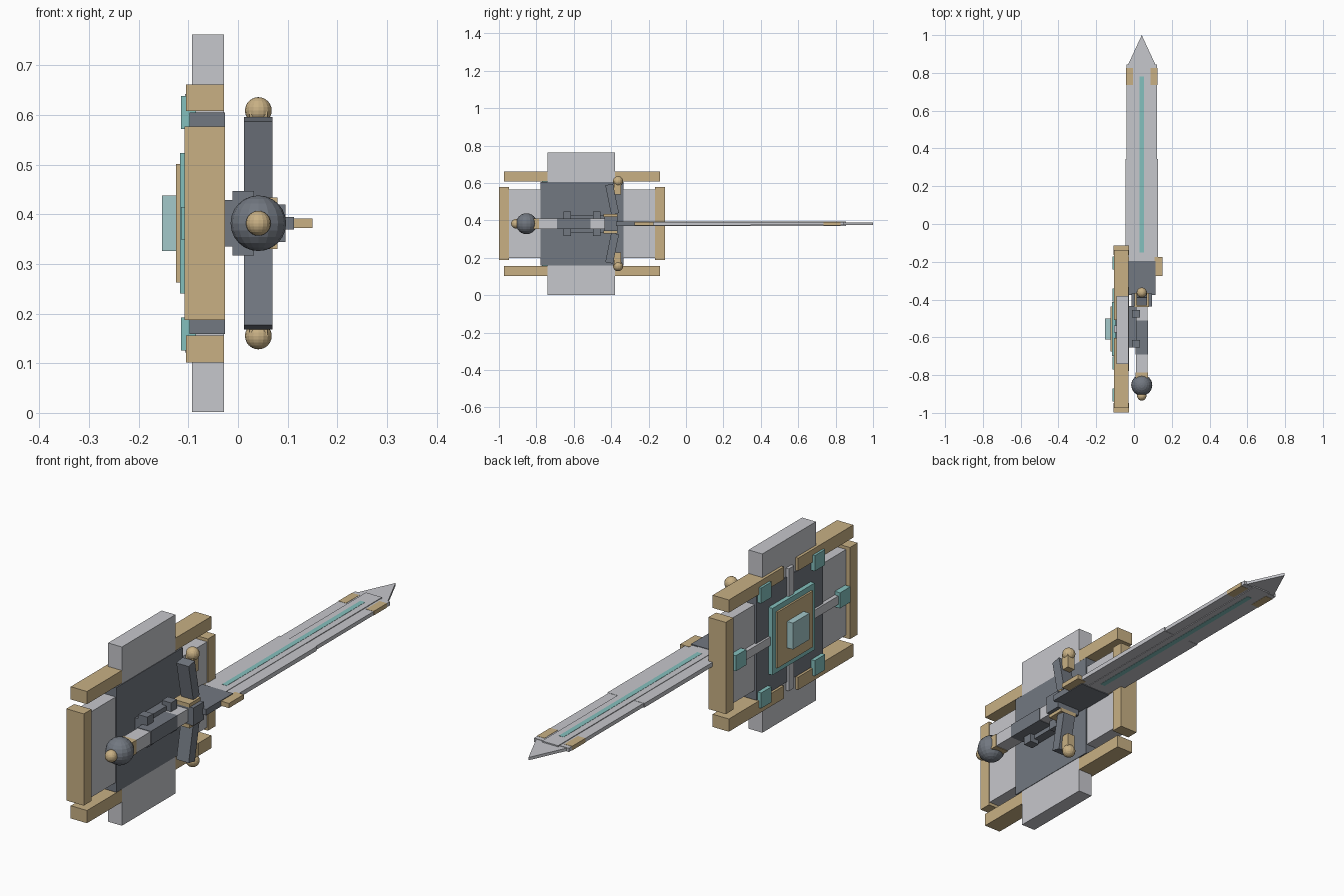
import bpy, bmesh
from mathutils import Vector, Matrix

if "Cube" in bpy.data.objects:
    bpy.data.objects.remove(bpy.data.objects["Cube"])


def material(name, r, g, b):
    m = bpy.data.materials.new(name)
    lin = [((c / 255 + 0.055) / 1.055) ** 2.4 for c in (r, g, b)]
    m.diffuse_color = (*lin, 1)
    m.use_nodes = True
    m.node_tree.nodes["Principled BSDF"].inputs["Base Color"].default_value = m.diffuse_color
    return m


SILVER = material("silver", 198, 199, 204)
DARK = material("dark_steel", 114, 120, 129)
GOLD = material("gold", 200, 176, 132)
TEAL = material("teal", 132, 192, 190)
PALE = material("pale_teal", 164, 200, 202)


def finish(name, bm, mat):
    bmesh.ops.recalc_face_normals(bm, faces=bm.faces)
    me = bpy.data.meshes.new(name)
    bm.to_mesh(me)
    bm.free()
    me.materials.append(mat)
    ob = bpy.data.objects.new(name, me)
    bpy.context.collection.objects.link(ob)
    return ob


def box(name, mat, x, y, z, tilt=0.0):
    """Box from (min, max) spans, optionally tilted about x."""
    bm = bmesh.new()
    size = Vector((x[1] - x[0], y[1] - y[0], z[1] - z[0]))
    mid = Vector((x[0] + x[1], y[0] + y[1], z[0] + z[1])) / 2
    bmesh.ops.create_cube(bm, size=1, matrix=Matrix.LocRotScale(
        mid, Matrix.Rotation(tilt, 3, 'X'), size))
    return finish(name, bm, mat)


def ball(name, mat, loc, r):
    bm = bmesh.new()
    bmesh.ops.create_uvsphere(bm, u_segments=16, v_segments=12, radius=r,
                              matrix=Matrix.Translation(loc))
    return finish(name, bm, mat)


def about(c, h):
    return (c - h, c + h)


CY, CZ = -0.556, 0.382   # shield centre
SX = 0.041               # sword axis

# Shield body
box("shield_tall_plate", SILVER, (-0.093, -0.028), about(-0.56, 0.18), about(CZ, 0.38))
box("shield_wide_plate", SILVER, (-0.09, -0.03), about(CY, 0.393), about(CZ, 0.182))
box("shield_core", DARK, (-0.098, -0.026), about(CY, 0.223), about(CZ, 0.223))

# Shield rim and studs
for s in (-1, 1):
    box("rim_side_bar", GOLD, (-0.108, -0.026), about(CY + s * 0.417, 0.026), about(CZ, 0.195))
    box("side_stud", TEAL, (-0.115, -0.085), about(CY + s * 0.35, 0.035), about(CZ, 0.033))
    for t in (-1, 1):
        box("rim_corner_bar", GOLD, (-0.105, -0.0285), about(CY + s * 0.233, 0.185),
            about(CZ + t * 0.253, 0.027))
        box("corner_stud", TEAL, (-0.115, -0.085), about(CY + s * 0.18, 0.035),
            about(CZ + t * 0.223, 0.033))

# Shield face emblem
box("vertical_strip", SILVER, (-0.107, -0.09), about(CY, 0.018), about(CZ, 0.26))
box("horizontal_strip", SILVER, (-0.107, -0.085), about(CY, 0.33), about(CZ, 0.018))
box("emblem_frame", TEAL, (-0.117, -0.09), about(CY, 0.142), about(CZ, 0.142))
box("emblem_plate", GOLD, (-0.125, -0.11), about(CY, 0.119), about(CZ, 0.119))
box("emblem_gem", PALE, (-0.153, -0.12), about(CY, 0.056), about(CZ, 0.056))

# Shield handle
box("handle_base", DARK, (-0.028, 0.012), (-0.655, -0.435), about(CZ, 0.047))
for y in (-0.635, -0.476):
    box("handle_bracket", DARK, (-0.011, 0.032), about(y, 0.02), about(CZ, 0.065))

# Blade
box("blade_lower", SILVER, about(SX, 0.087), (-0.21, 0.345), about(CZ, 0.009))
box("blade_upper", SILVER, about(SX, 0.082), (0.34, 0.845), about(CZ, 0.008))
box("blade_panel", SILVER, about(SX, 0.038), (-0.205, 0.855), about(CZ, 0.011))
box("blade_inlay", TEAL, about(SX, 0.011), (-0.15, 0.78), about(CZ, 0.012))
bm = bmesh.new()
base = [bm.verts.new(p) for p in ((SX - 0.074, 0.84, CZ - 0.006), (SX + 0.074, 0.84, CZ - 0.006),
                                  (SX, 1.0, CZ - 0.006))]
tip = bmesh.ops.extrude_face_region(bm, geom=[bm.faces.new(base)])
bmesh.ops.translate(bm, vec=(0, 0, 0.012),
                    verts=[g for g in tip["geom"] if isinstance(g, bmesh.types.BMVert)])
finish("blade_tip", bm, SILVER)
for s in (-1, 1):
    box("blade_edge_mark", GOLD, about(SX + s * 0.065, 0.018), (0.735, 0.825), about(CZ, 0.009))

# Guard
box("guard_plate", DARK, about(SX, 0.072), (-0.375, -0.195), about(CZ, 0.013))
box("guard_block", DARK, about(SX, 0.055), (-0.437, -0.367), about(CZ, 0.038))
for s in (-1, 1):
    box("guard_wing", GOLD, about(SX + s * 0.088, 0.021), (-0.275, -0.175), about(CZ, 0.010))
    box("guard_collar", GOLD, about(SX, 0.039), (-0.44, -0.365), about(CZ + s * 0.044, 0.008))
    box("guard_arm", DARK, about(SX, 0.029), about(-0.395, 0.021),
        about(CZ + s * 0.131, 0.08), tilt=0.2 * s)
    box("guard_arm_neck", GOLD, about(SX, 0.018), about(-0.366, 0.018), about(CZ + s * 0.19, 0.035))
    ball("guard_arm_ball", GOLD, (SX, -0.363, CZ + s * 0.227), 0.027)

# Grip and pommel
box("grip_front", SILVER, about(SX, 0.03), (-0.51, -0.43), about(CZ, 0.027))
box("grip_middle", DARK, about(SX, 0.032), (-0.69, -0.51), about(CZ, 0.029))
box("grip_rear", SILVER, about(SX, 0.03), (-0.79, -0.69), about(CZ, 0.027))
box("grip_ring", GOLD, about(SX, 0.032), (-0.815, -0.785), about(CZ, 0.029))
ball("pommel", DARK, (SX, -0.853, CZ), 0.056)
ball("pommel_cap", GOLD, (SX, -0.91, CZ), 0.025)
